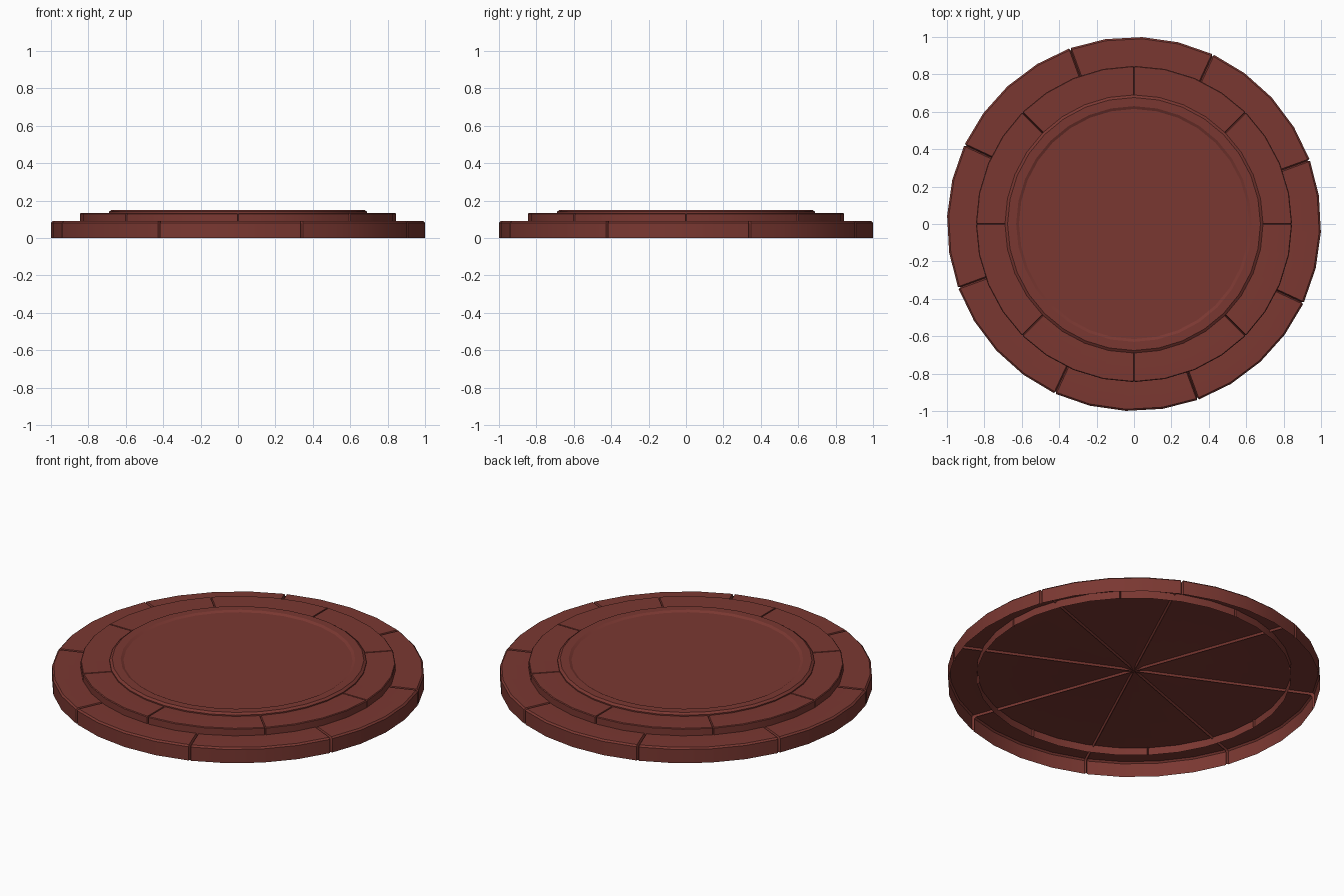
import bpy, bmesh
from math import radians, asin, sin, cos, pi

cube = bpy.data.objects.get("Cube")
if cube:
    bpy.data.objects.remove(cube)

brick = bpy.data.materials.new("brick red")
brick.use_nodes = True
COLOUR = (0.195, 0.039, 0.031, 1)
brick.diffuse_color = COLOUR
brick.node_tree.nodes["Principled BSDF"].inputs["Base Color"].default_value = COLOUR

STONES, PER_STONE = 8, 4
STEP = 2 * pi / STONES


def finish(name, bm):
    mesh = bpy.data.meshes.new(name)
    bm.to_mesh(mesh)
    bm.free()
    mesh.materials.append(brick)
    obj = bpy.data.objects.new(name, mesh)
    bpy.context.collection.objects.link(obj)
    bpy.ops.object.select_all(action='DESELECT')
    obj.select_set(True)
    bpy.context.view_layer.objects.active = obj
    bpy.ops.object.shade_smooth_by_angle(angle=radians(25))


def skin(bm, columns, centre_z):
    """Close columns of (radius, angle, z) points into a shell round the axis."""
    centre = bm.verts.new((0, 0, centre_z))
    cols = [[bm.verts.new((r * cos(a), r * sin(a), z)) for r, a, z in col]
            for col in columns]
    for a, b in zip(cols, cols[1:] + cols[:1]):
        bm.faces.new((centre, a[0], b[0]))
        for i in range(len(a) - 1):
            bm.faces.new((a[i], a[i + 1], b[i + 1], b[i]))


def stone_ring(name, radius, top, bottom, turn, bevel=0.009, lip=0.007, dip=0.012):
    """Open-bottomed ring of wedge stones with a V joint between neighbours."""
    rows = [(0.06, top), (radius - bevel, top),
            (radius, top - bevel), (radius, bottom)]
    columns = []
    for s in range(STONES):
        start = turn + s * STEP
        # valley of the joint
        columns.append([(r - (dip if i else 0), start, z - (dip if i < 3 else 0))
                        for i, (r, z) in enumerate(rows)])
        # stone from lip to lip
        for k in range(PER_STONE + 1):
            side = (k == 0) - (k == PER_STONE)
            columns.append([(r, start + k * STEP / PER_STONE + side * asin(lip / r), z)
                            for r, z in rows])
    bm = bmesh.new()
    skin(bm, columns, top - dip)
    finish(name, bm)


# Two stepped courses of stones
stone_ring("lower_stone_ring", 1.0, 0.09, 0.0, radians(20))
stone_ring("upper_stone_ring", 0.845, 0.133, 0.045, 0.0, bevel=0.004, lip=0.004, dip=0.01)

# Round cap with a chamfered rim and a shallow recess
profile = [(0.615, 0.142), (0.63, 0.15), (0.676, 0.15), (0.69, 0.14), (0.69, 0.12)]
SIDES = 32
bm = bmesh.new()
skin(bm, [[(r, 2 * pi * i / SIDES, z) for r, z in profile] for i in range(SIDES)], 0.142)
finish("centre_cap", bm)
